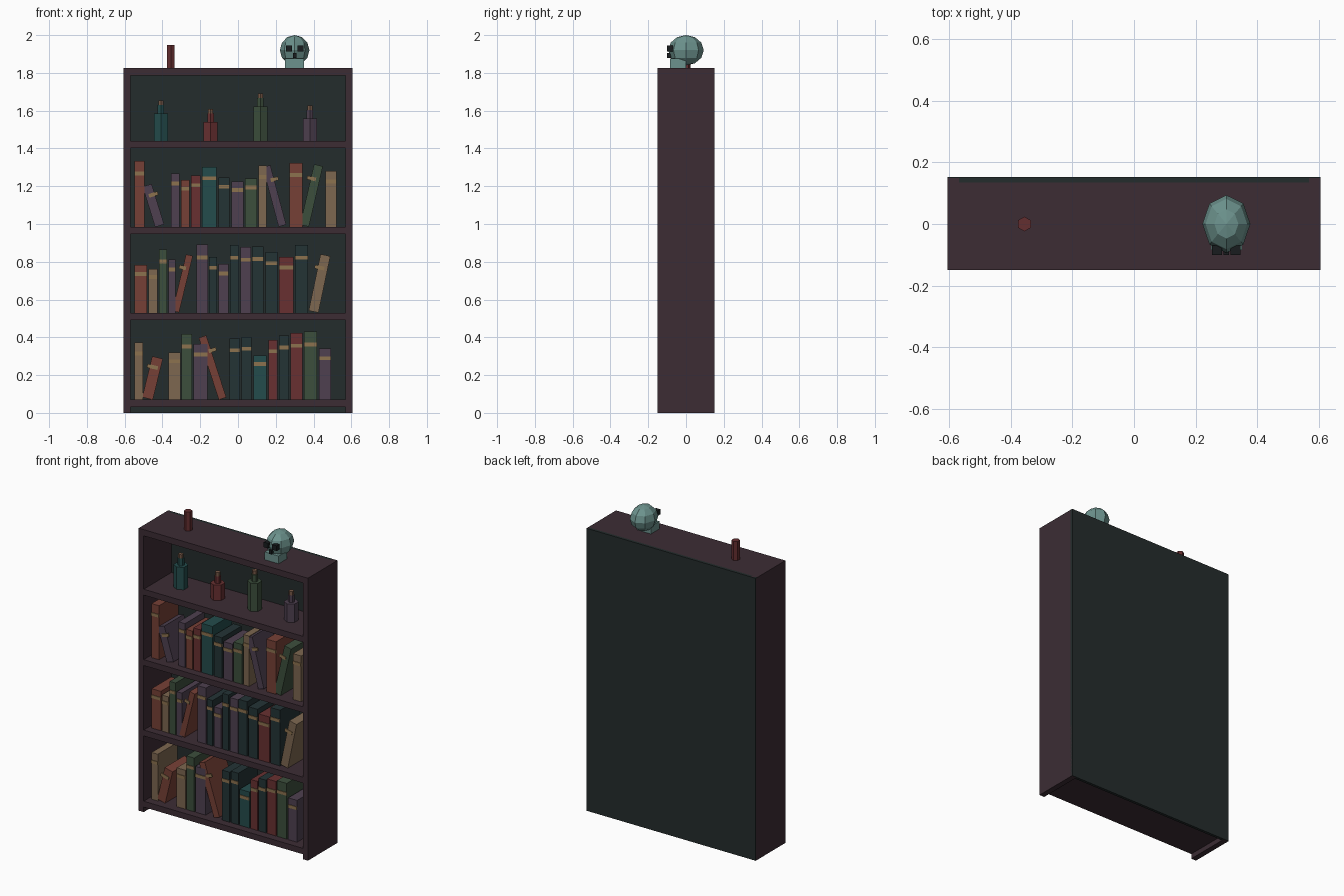
import bpy, math

COLORS = {
    "wood": (60, 44, 52), "back": (36, 44, 44), "red": (104, 48, 49), "rust": (118, 64, 54),
    "tan": (125, 103, 80), "teal": (36, 76, 76), "green": (60, 78, 60), "purple": (78, 64, 80),
    "dark": (35, 51, 53), "gold": (140, 114, 78), "bone": (108, 146, 141), "black": (24, 28, 30),
    "wax": (100, 46, 48), "cork": (118, 88, 70),
}


def linear(c):
    c /= 255
    return c / 12.92 if c <= 0.04045 else ((c + 0.055) / 1.055) ** 2.4


MATS = {}
for key, rgb in COLORS.items():
    MATS[key] = bpy.data.materials.new(key)
    MATS[key].diffuse_color = (*[linear(c) for c in rgb], 1)


def finish(name, color):
    ob = bpy.context.object
    ob.name = name
    ob.data.materials.append(MATS[color])
    return ob


def box(name, color, center, size, lean=0.0):
    bpy.ops.mesh.primitive_cube_add(size=1, location=center, rotation=(0, lean, 0))
    bpy.context.object.scale = size
    return finish(name, color)


def hex_post(name, color, x, z0, z1, r):
    bpy.ops.mesh.primitive_cylinder_add(vertices=6, radius=r, depth=z1 - z0,
                                        location=(x, 0, (z0 + z1) / 2))
    return finish(name, color)


# Carcass: sides, top, shelves and back panel
for s, side in ((-1, "left"), (1, "right")):
    box(side + "_side", "wood", (s * 0.587, 0, 0.9125), (0.036, 0.30, 1.825))
box("top_board", "wood", (0, 0, 1.805), (1.21, 0.30, 0.04))
for z in (0.07, 0.53, 0.985, 1.44):
    box("shelf", "wood", (0, 0, z - 0.019), (1.14, 0.30, 0.038))
box("back_panel", "back", (0, 0.143, 0.9125), (1.21, 0.018, 1.825))

# Books: upright (left x, width, height, colour)
UPPER = [(-.548, .053, .349, "rust"), (-.354, .045, .283, "purple"), (-.302, .045, .249, "rust"),
         (-.249, .05, .272, "red"), (-.19, .077, .317, "teal"), (-.103, .058, .262, "dark"),
         (-.034, .063, .241, "purple"), (.037, .063, .257, "green"), (.108, .042, .325, "tan"),
         (.272, .069, .339, "rust"), (.463, .058, .296, "tan")]
MIDDLE = [(-.548, .066, .254, "rust"), (-.474, .048, .233, "tan"), (-.418, .042, .336, "green"),
          (-.368, .037, .283, "purple"), (-.22, .061, .362, "purple"), (-.153, .042, .294, "dark"),
          (-.103, .053, .257, "purple"), (-.042, .045, .36, "dark"), (.013, .056, .347, "purple"),
          (.074, .061, .352, "dark"), (.146, .063, .323, "dark"), (.217, .077, .296, "red"),
          (.302, .069, .36, "dark")]
LOWER = [(-.548, .045, .302, "tan"), (-.368, .063, .251, "tan"), (-.299, .056, .347, "green"),
         (-.235, .074, .296, "purple"), (-.045, .056, .323, "dark"), (.019, .053, .333, "dark"),
         (.082, .069, .233, "teal"), (.161, .048, .317, "red"), (.217, .053, .341, "dark"),
         (.278, .063, .352, "red"), (.349, .069, .36, "green"), (.429, .063, .27, "purple")]
for base, row in ((0.985, UPPER), (0.53, MIDDLE), (0.07, LOWER)):
    for x, w, h, color in row:
        box("book", color, (x + w / 2, 0, base + h / 2), (w, 0.20, h))
        box("book_band", "gold", (x + w / 2, -0.1, base + h * 0.81), (w, 0.008, 0.02))

# Leaning books: (shelf z, bottom x, top x, height, width, colour)
LEANING = [(.985, -.415, -.481, .214, .05, "purple"), (.985, .235, .151, .315, .042, "purple"),
           (.985, .352, .426, .32, .048, "green"), (.53, -.33, -.257, .299, .037, "rust"),
           (.53, .40, .463, .299, .053, "tan"), (.07, -.479, -.426, .217, .058, "rust"),
           (.07, -.082, -.188, .328, .042, "rust")]
for base, xb, xt, h, w, color in LEANING:
    lean = math.atan2(xt - xb, h)
    xm = (xb + xt) / 2
    box("leaning_book", color, (xm, 0, base + 0.006 + h / 2), (w, 0.20, math.hypot(xt - xb, h)), lean)
    box("book_band", "gold", (xm, -0.1, base + h * 0.80), (w, 0.008, 0.02), lean)

# Bottles on the top shelf: (x, body top, colour)
for x, z, color in ((-.408, 1.585, "teal"), (-.145, 1.54, "red"),
                    (.119, 1.622, "green"), (.381, 1.558, "purple")):
    hex_post("bottle_body", color, x, 1.44, z, 0.043)
    hex_post("bottle_neck", color, x, z, z + 0.046, 0.02)
    hex_post("bottle_cork", "cork", x, z + 0.046, z + 0.07, 0.016)

# Candle
hex_post("candle", "wax", -0.356, 1.825, 1.948, 0.024)

# Skull: cranium, jaw, eye sockets and nose
SX = 0.30
bpy.ops.mesh.primitive_uv_sphere_add(segments=8, ring_count=6, radius=1, location=(SX, 0, 1.92))
bpy.context.object.scale = (0.078, 0.094, 0.08)
finish("skull_cranium", "bone")
box("skull_jaw", "bone", (SX, -0.042, 1.85), (0.10, 0.085, 0.05))
for s in (-1, 1):
    box("skull_eye", "black", (SX + s * 0.03, -0.085, 1.929), (0.032, 0.03, 0.033))
box("skull_nose", "black", (SX, -0.09, 1.893), (0.018, 0.02, 0.026))
